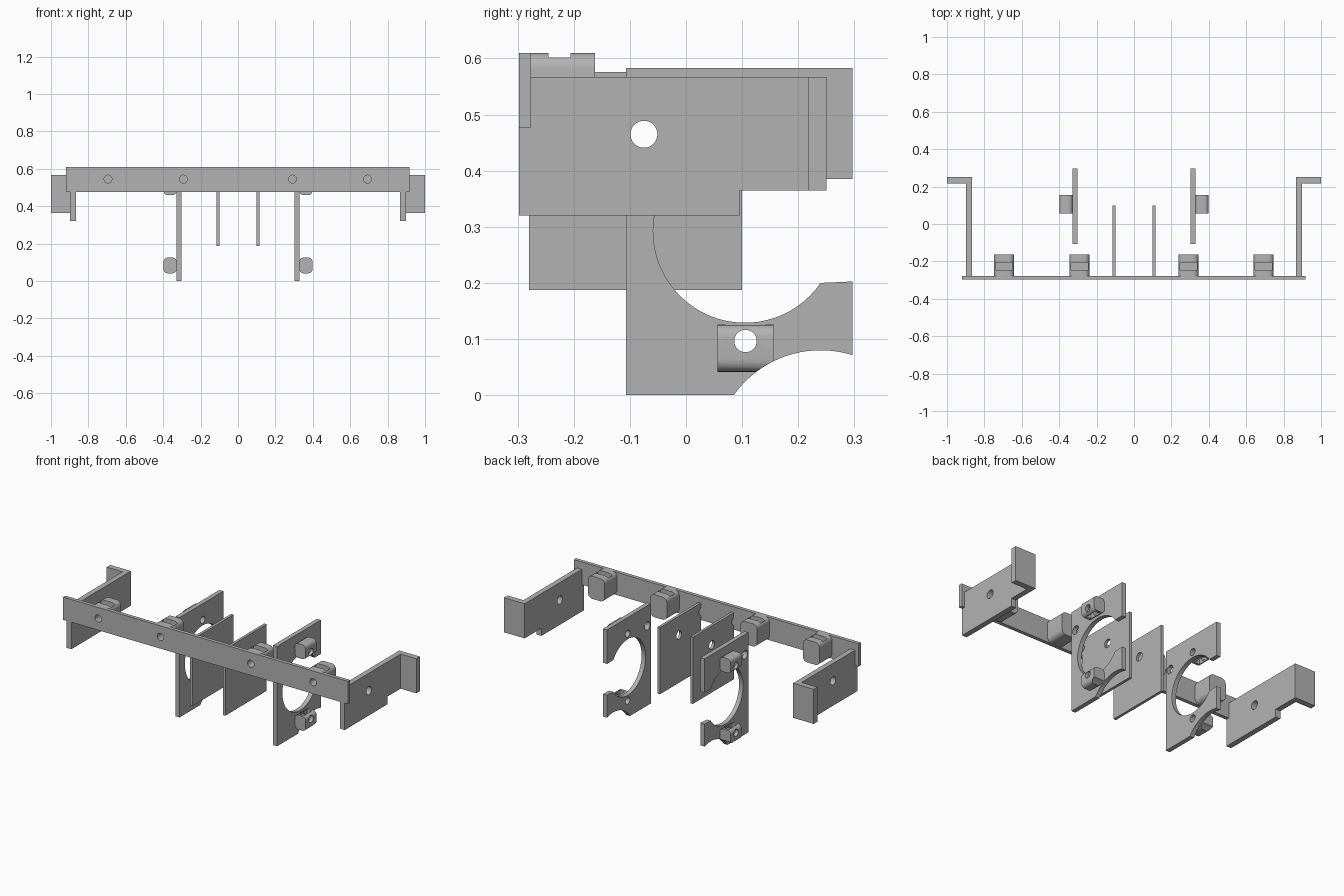
import bpy, bmesh
from math import sin, cos, pi, asin

cube = bpy.data.objects.get("Cube")
if cube:
    bpy.data.objects.remove(cube, do_unlink=True)

grey = bpy.data.materials.new("plain_grey")
grey.use_nodes = True
grey.diffuse_color = (0.45, 0.45, 0.45, 1)
grey.node_tree.nodes["Principled BSDF"].inputs["Base Color"].default_value = grey.diffuse_color


def prism(name, profile, axis, lo, hi):
    """Extrude a profile of (y, z) along X, or of (x, z) along Y."""
    bm = bmesh.new()
    place = (lambda u, v, d: (d, u, v)) if axis == "X" else (lambda u, v, d: (u, d, v))
    face = bm.faces.new([bm.verts.new(place(u, v, lo)) for u, v in profile])
    new = bmesh.ops.extrude_face_region(bm, geom=[face])["geom"]
    bmesh.ops.translate(bm, vec=place(0, 0, hi - lo),
                        verts=[g for g in new if isinstance(g, bmesh.types.BMVert)])
    bmesh.ops.recalc_face_normals(bm, faces=bm.faces)
    mesh = bpy.data.meshes.new(name)
    bm.to_mesh(mesh)
    bm.free()
    mesh.materials.append(grey)
    obj = bpy.data.objects.new(name, mesh)
    bpy.context.collection.objects.link(obj)
    return obj


def rect(u0, u1, v0, v1):
    return [(u0, v0), (u1, v0), (u1, v1), (u0, v1)]


def arc(cu, cv, r, a0, a1, n):
    angles = [a0 + (a1 - a0) * i / n for i in range(n + 1)]
    return [(cu + r * cos(a), cv + r * sin(a)) for a in angles]


def circle(cu, cv, r, n=32):
    return arc(cu, cv, r, 0, 2 * pi, n)[:-1]


def rounded(u0, u1, v0, v1, r):
    corners = [(u1 - r, v1 - r), (u0 + r, v1 - r), (u0 + r, v0 + r), (u1 - r, v0 + r)]
    return [p for i, (u, v) in enumerate(corners)
            for p in arc(u, v, r, i * pi / 2, (i + 1) * pi / 2, 6)]


def cut(obj, profile, axis, lo, hi):
    """Subtract a prism, bake the result and remove the cutter."""
    tool = prism("cutter", profile, axis, lo, hi)
    tool.hide_render = True
    mod = obj.modifiers.new("cut", "BOOLEAN")
    mod.operation, mod.solver, mod.object = "DIFFERENCE", "EXACT", tool
    graph = bpy.context.evaluated_depsgraph_get()
    mesh = bpy.data.meshes.new_from_object(obj.evaluated_get(graph))
    obj.modifiers.clear()
    obj.data = mesh
    bpy.data.objects.remove(tool, do_unlink=True)


parts = []

# Front bar with its four screw holes
bar = prism("front_bar", rect(-0.92, 0.918, 0.477, 0.61), "Y", -0.298, -0.277)
parts.append(bar)
SCREW_Z = 0.545
for i, x in enumerate((-0.695, -0.292, 0.291, 0.693)):
    cut(bar, circle(x, SCREW_Z, 0.021), "Y", -0.32, -0.25)
    # Rounded block behind the bar, with a nut slot open at the top
    block = prism(f"bar_block_{i + 1}", rounded(x - 0.054, x + 0.054, 0.478, 0.61, 0.028),
                  "Y", -0.277, -0.162)
    cut(block, circle(x, SCREW_Z, 0.021), "Y", -0.3, -0.19)
    cut(block, rect(x - 0.046, x + 0.046, 0.5, 0.65), "Y", -0.245, -0.206)
    parts.append(block)

# Outlines in y and z
side_outline = [(-0.298, 0.32), (0.095, 0.32), (0.095, 0.365), (0.25, 0.365),
                (0.25, 0.567), (-0.277, 0.567), (-0.277, 0.477), (-0.298, 0.477)]
CY, CZ, CR = 0.105, 0.2925, 0.1635
mouth = asin(0.0925 / CR)
relief = (0.24, -0.11, 0.19)
motor_outline = ([(-0.107, 0)]
                 + arc(*relief, pi - asin(0.11 / 0.19), pi / 2 - 0.305, 20)
                 + [(0.297, 0.2025)]
                 + arc(CY, CZ, CR, -mouth, mouth - 2 * pi, 56)
                 + [(0.297, 0.385), (0.297, 0.583), (-0.107, 0.583)])
through_hole = circle(-0.075, 0.465, 0.024)

for side, s in (("left", 1), ("right", -1)):
    def span(a, b):
        return sorted((s * a, s * b))

    # Side plate and outward flange
    plate = prism(f"{side}_side_plate", side_outline, "X", *span(0.867, 0.898))
    cut(plate, through_hole, "X", -1.1, 1.1)
    flange = prism(f"{side}_flange", rect(*span(0.898, 1.0), 0.365, 0.567), "Y", 0.217, 0.25)

    # Thin inner divider with a small notch in its front edge
    divider = prism(f"{side}_divider", rect(-0.28, 0.1, 0.187, 0.576), "X", *span(0.098, 0.114))
    cut(divider, through_hole, "X", -1.1, 1.1)
    cut(divider, circle(-0.281, SCREW_Z - 0.02, 0.022), "X", -1.1, 1.1)

    # Holder plate with a large round opening
    holder = prism(f"{side}_holder_plate", motor_outline, "X", *span(0.302, 0.328))
    cut(holder, through_hole, "X", -1.1, 1.1)
    parts += [plate, flange, divider, holder]

    # Nut blocks above and below the opening, slots facing the opening
    for level, t in (("upper", 1), ("lower", -1)):
        z = CZ + t * 0.209
        hole = circle(0.106, CZ + t * 0.196, 0.02)
        nut = prism(f"{side}_{level}_nut_block", rounded(*span(0.328, 0.398), z - 0.042, z + 0.042, 0.022),
                    "Y", 0.056, 0.156)
        cut(nut, rect(0.07, 0.142, *sorted((z - t * 0.08, z + t * 0.018))), "X", *span(0.346, 0.378))
        cut(nut, hole, "X", -1.1, 1.1)
        cut(holder, hole, "X", -1.1, 1.1)
        if t < 0:
            cut(nut, circle(*relief, 96), "X", -1.1, 1.1)
        parts.append(nut)

# Smooth curves, sharp edges
bpy.ops.object.select_all(action="DESELECT")
for obj in parts:
    obj.select_set(True)
bpy.context.view_layer.objects.active = parts[0]
bpy.ops.object.shade_smooth_by_angle(angle=pi / 6)
